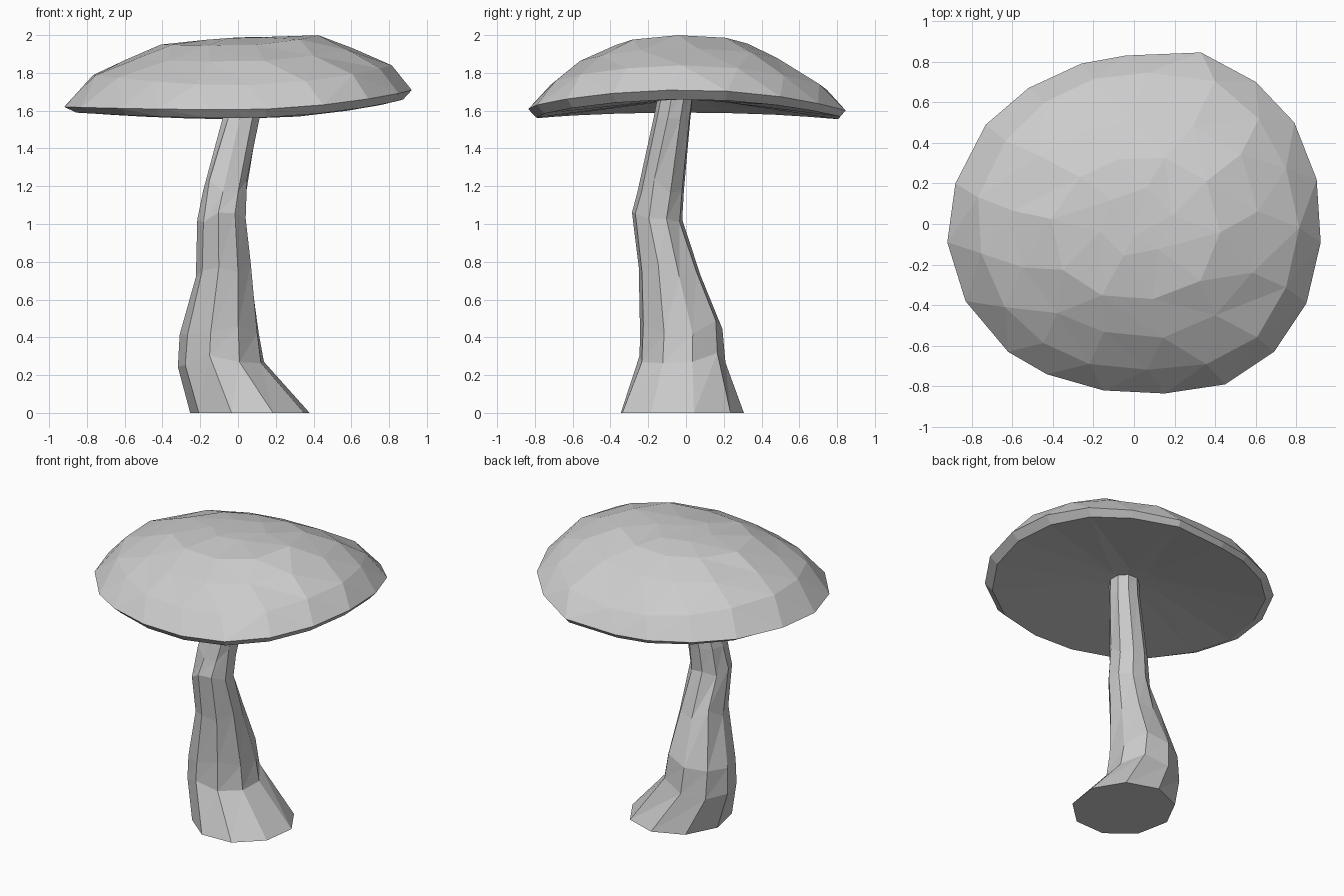
import bpy, bmesh, math, random

if "Cube" in bpy.data.objects:
    bpy.data.objects.remove(bpy.data.objects["Cube"])
random.seed(4)

# Cap outline seen from above, counter-clockwise from the right
OUTLINE = [(.92, -.09), (.90, .22), (.79, .50), (.60, .70), (.33, .845), (-.04, .83), (-.26, .79),
           (-.52, .67), (-.73, .49), (-.88, .20), (-.92, -.09), (-.83, -.38), (-.62, -.63),
           (-.43, -.74), (-.15, -.82), (.15, -.835), (.45, -.79), (.69, -.63), (.85, -.39)]


def cap_ring(bm, count, right, back, left, front, shift=0.0, jitter=0.0):
    """Scaled copy of the outline; each side gives (scale, height)."""
    ring = []
    for i in range(count):
        t = ((i + shift) / count) % 1.0
        k = t * len(OUTLINE)
        a, b = OUTLINE[int(k)], OUTLINE[(int(k) + 1) % len(OUTLINE)]
        f = k - int(k)
        x, y = a[0] + (b[0] - a[0]) * f, a[1] + (b[1] - a[1]) * f
        w = x * x / (x * x + y * y)
        side, end = (right if x > 0 else left), (back if y > 0 else front)
        s = side[0] * w + end[0] * (1 - w) + random.uniform(-jitter, jitter)
        z = side[1] * w + end[1] * (1 - w)
        ring.append((t + (1 if i + shift >= count else 0), bm.verts.new((x * s, y * s, z))))
    return ring


def stitch(bm, a, b):
    """Triangle strip between two rings with different numbers of points."""
    i = j = 0
    na, nb = len(a), len(b)
    while i < na or j < nb:
        ta = a[(i + 1) % na][0] + (i + 1) // na
        tb = b[(j + 1) % nb][0] + (j + 1) // nb
        va, vb = a[i % na][1], b[j % nb][1]
        if j >= nb or (i < na and ta <= tb):
            bm.faces.new((va, a[(i + 1) % na][1], vb))
            i += 1
        else:
            bm.faces.new((va, b[(j + 1) % nb][1], vb))
            j += 1


def fan(bm, ring, tip):
    v = bm.verts.new(tip)
    for i in range(len(ring)):
        bm.faces.new((ring[i][1], ring[(i + 1) % len(ring)][1], v))


def finish(bm, name):
    bmesh.ops.recalc_face_normals(bm, faces=bm.faces[:])
    mesh = bpy.data.meshes.new(name)
    bm.to_mesh(mesh)
    bm.free()
    bpy.context.collection.objects.link(bpy.data.objects.new(name, mesh))


# Cap: hollow underside, lip, rim, then dome rings up to the crown
bm = bmesh.new()
rings = [
    cap_ring(bm, 8, (.17, 1.66), (.17, 1.655), (.17, 1.65), (.17, 1.65)),
    cap_ring(bm, 19, (.95, 1.66), (.97, 1.555), (.93, 1.59), (.95, 1.56)),
    cap_ring(bm, 19, (1, 1.71), (1, 1.585), (1, 1.62), (1, 1.605)),
    cap_ring(bm, 17, (.88, 1.84), (.90, 1.71), (.85, 1.79), (.87, 1.735), .2, .015),
    cap_ring(bm, 13, (.67, 1.93), (.63, 1.86), (.66, 1.87), (.68, 1.86), .4, .02),
    cap_ring(bm, 10, (.45, 2.0), (.38, 1.945), (.46, 1.95), (.45, 1.945), 0, .015),
    cap_ring(bm, 6, (.2, 1.992), (.2, 1.98), (.2, 1.975), (.2, 1.985), .3, .02),
]
for lower, upper in zip(rings, rings[1:]):
    stitch(bm, lower, upper)
fan(bm, rings[0], (.03, -.05, 1.67))
fan(bm, rings[-1], (0, -.06, 1.988))
finish(bm, "cap")

# Stem: nine-sided loft through sections (x min, x max, y min, y max, z)
SECTIONS = [(-.25, .38, -.355, .30, 0), (-.315, .14, -.25, .205, .28), (-.305, .115, -.245, .19, .45),
            (-.22, .075, -.25, .075, .75), (-.213, .045, -.285, -.02, 1.03),
            (-.182, .05, -.255, -.01, 1.2), (-.08, .115, -.17, .025, 1.56), (-.055, .13, -.145, .04, 1.69)]
bm = bmesh.new()
loops = []
for n, (x0, x1, y0, y1, z) in enumerate(SECTIONS):
    loop = []
    for i in range(9):
        a = math.tau * (i + .3) / 9 + n * .04
        x = (x0 + x1) / 2 + (x1 - x0) / 2 * 1.02 * math.cos(a)
        y = (y0 + y1) / 2 + (y1 - y0) / 2 * 1.02 * math.sin(a)
        dz = random.uniform(-.04, .04) if 0 < n < 6 else 0
        loop.append(bm.verts.new((x, y, z + dz)))
    loops.append(loop)
for p, q in zip(loops, loops[1:]):
    for i in range(9):
        j = (i + 1) % 9
        bm.faces.new((p[i], p[j], q[j]))
        bm.faces.new((p[i], q[j], q[i]))
bm.faces.new(loops[0])
finish(bm, "stem")
